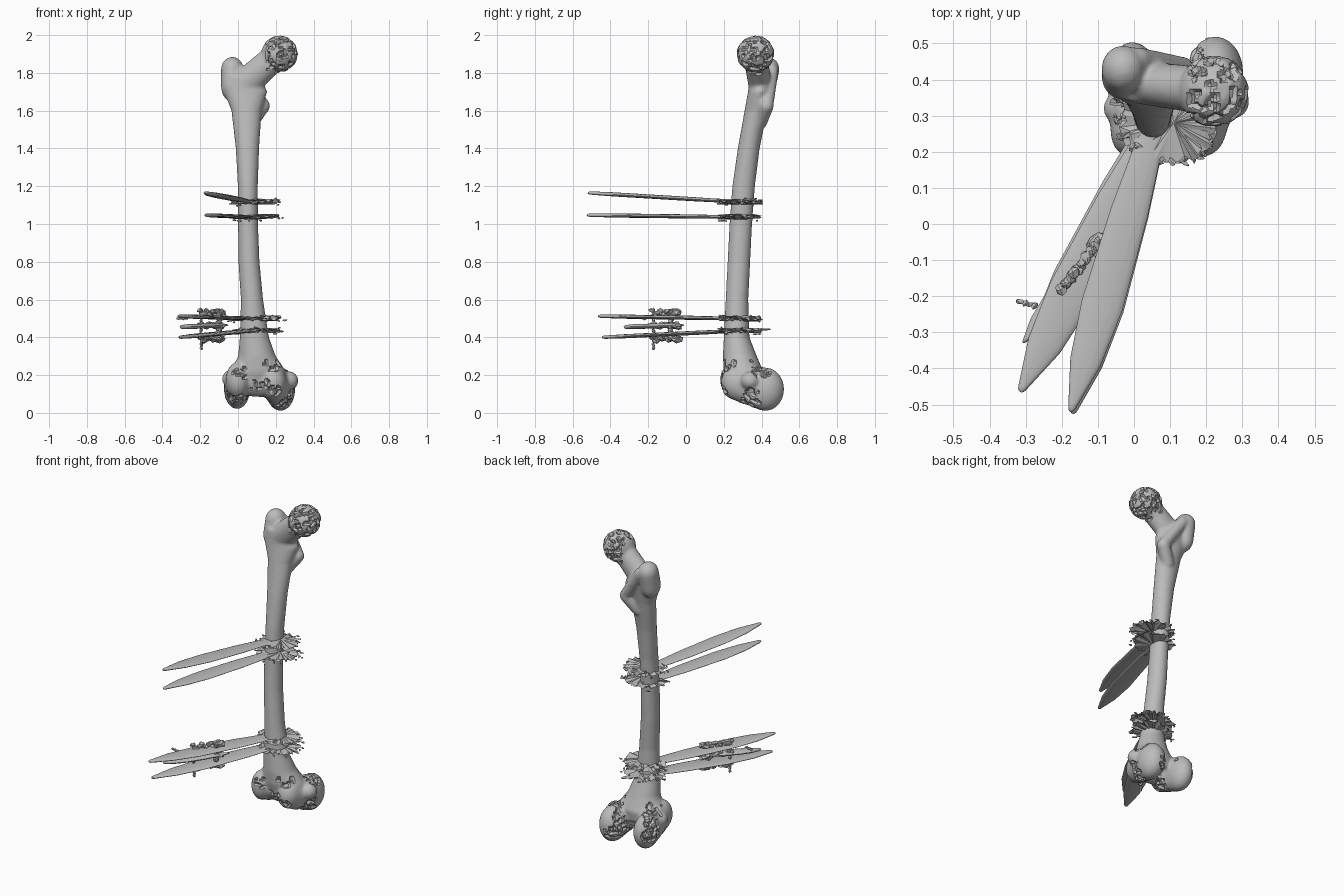
import bpy, bmesh, math, random
from mathutils import Vector, Matrix, noise

random.seed(4)
if "Cube" in bpy.data.objects:
    bpy.data.objects.remove(bpy.data.objects["Cube"], do_unlink=True)

grey = bpy.data.materials.new("bone grey")
grey.use_nodes = True
grey.diffuse_color = (0.5, 0.5, 0.5, 1)
grey.node_tree.nodes["Principled BSDF"].inputs["Base Color"].default_value = (0.5, 0.5, 0.5, 1)


def finish(name, bm, angle=40):
    """Turn a bmesh into a shaded grey object."""
    bmesh.ops.recalc_face_normals(bm, faces=bm.faces[:])
    mesh = bpy.data.meshes.new(name)
    bm.to_mesh(mesh)
    bm.free()
    obj = bpy.data.objects.new(name, mesh)
    bpy.context.collection.objects.link(obj)
    mesh.materials.append(grey)
    bpy.ops.object.select_all(action='DESELECT')
    obj.select_set(True)
    bpy.context.view_layer.objects.active = obj
    bpy.ops.object.shade_smooth_by_angle(angle=math.radians(angle))
    return obj


def hull(bm, *blobs, turn=0.0, seg=24):
    """Convex skin around ellipsoids given as (centre, radii)."""
    part = bmesh.new()
    for centre, radii in blobs:
        place = Matrix.Translation(centre) @ Matrix.Rotation(turn, 4, 'Z') @ Matrix.Diagonal((*radii, 1))
        bmesh.ops.create_uvsphere(part, u_segments=seg, v_segments=seg // 2, radius=1, matrix=place)
    out = bmesh.ops.convex_hull(part, input=part.verts[:])
    junk = {e for e in out["geom_interior"] + out["geom_unused"] if isinstance(e, bmesh.types.BMVert)}
    bmesh.ops.delete(part, geom=list(junk), context='VERTS')
    mesh = bpy.data.meshes.new("part")
    part.to_mesh(mesh)
    part.free()
    bm.from_mesh(mesh)
    bpy.data.meshes.remove(mesh)


def loft(bm, sections, sides=32):
    """Tube through elliptical sections (x, y, z, half width, half depth)."""
    rings = []
    for x, y, z, rx, ry in sections:
        rings.append([bm.verts.new((x + rx * math.cos(a), y + ry * math.sin(a), z))
                      for a in (math.tau * i / sides for i in range(sides))])
    for low, high in zip(rings, rings[1:]):
        for i in range(sides):
            j = (i + 1) % sides
            bm.faces.new((low[i], low[j], high[j], high[i]))
    bm.faces.new(rings[0][::-1])
    bm.faces.new(rings[-1])


def ball(r):
    return (r, r, r)


# Thigh bone: shaft with flared ends
bm = bmesh.new()
loft(bm, [(.11, .31, .15, .14, .09), (.11, .305, .22, .145, .105), (.1, .285, .3, .1, .09),
          (.087, .268, .4, .077, .068), (.074, .27, .6, .059, .06), (.058, .28, .8, .056, .06),
          (.053, .29, 1, .053, .06), (.052, .305, 1.2, .053, .06), (.05, .332, 1.4, .062, .058),
          (.045, .37, 1.6, .08, .06), (.04, .39, 1.7, .115, .062), (.02, .4, 1.79, .095, .062)])

# Lower knuckles, the bridge between them and side bumps
hull(bm, ((0, .255, .175), (.065, .075, .095)), ((-.005, .41, .13), (.07, .095, .11)))
hull(bm, ((.185, .26, .16), (.07, .075, .09)), ((.225, .42, .125), (.078, .1, .115)))
hull(bm, ((.03, .285, .18), (.06, .07, .09)), ((.17, .285, .17), (.06, .07, .09)))
hull(bm, ((-.04, .32, .18), ball(.045)), ((.27, .34, .17), ball(.05)))

# Neck, ball head and the two upper bumps
hull(bm, ((.035, .39, 1.74), (.08, .06, .08)), ((.19, .37, 1.88), (.07, .065, .07)))
hull(bm, ((.22, .368, 1.9), (.097, .1, .097)))
hull(bm, ((-.035, .41, 1.73), (.055, .065, .08)), ((-.03, .43, 1.82), (.06, .065, .065)))
hull(bm, ((.01, .455, 1.81), ball(.035)), ((.125, .43, 1.64), ball(.035)))
hull(bm, ((.13, .425, 1.625), ball(.04)), ((.07, .39, 1.54), ball(.04)))
bone = finish("thigh_bone", bm)

# Fuse the parts into one smooth skin
fuse = bone.modifiers.new("fuse", 'REMESH')
fuse.mode = 'VOXEL'
fuse.voxel_size = .009
soft = bone.modifiers.new("soften", 'SMOOTH')
soft.factor = .5
soft.iterations = 6
for m in [m.name for m in bone.modifiers]:
    bpy.ops.object.modifier_apply(modifier=m)

# Worn pits on the head and knuckles
normals = [v.normal.copy() for v in bone.data.vertices]
for v, n in zip(bone.data.vertices, normals):
    p = v.co
    head = (p - Vector((.22, .368, 1.9))).length < .115 and p.x > .15
    if head or (p.z < .28 and noise.noise(p * 9) > .05):
        pit = noise.noise(p * 45)
        v.co -= n * (.012 if pit > .12 else .004 * pit)
if not bone.data.materials:
    bone.data.materials.append(grey)
bpy.ops.object.shade_smooth_by_angle(angle=math.radians(40))


def blade(name, tip, end, half, thick=.011):
    """Flat spindle-shaped pin from its outer tip into the bone."""
    tip, end = Vector(tip), Vector(end)
    run = end - tip
    turn = math.atan2(run.y, run.x)
    blobs = [(tip + run * t, (.02, half * w, thick * h))
             for t, w, h in ((.02, .2, .8), (.15, .75, 1), (.32, 1, 1),
                             (.6, .9, 1), (.85, .6, .8), (.98, .2, .4))]
    bm = bmesh.new()
    hull(bm, *blobs, turn=turn, seg=16)
    finish(name, bm)


def jagged_disc(bm, centre, rx, ry, thick, sides=44):
    """Ragged collar with a wavy rim."""
    c = Vector(centre)
    top, low = bm.verts.new(c + Vector((0, 0, thick))), bm.verts.new(c - Vector((0, 0, thick)))
    rim = []
    for i in range(sides):
        a = math.tau * i / sides
        r = random.uniform(.8, 1.06)
        rim.append(bm.verts.new(c + Vector((rx * r * math.cos(a), ry * r * math.sin(a),
                                            random.uniform(-thick, thick)))))
    for i in range(sides):
        j = (i + 1) % sides
        bm.faces.new((top, rim[i], rim[j]))
        bm.faces.new((low, rim[j], rim[i]))


def chip(bm, centre, size):
    """Small faceted crumb."""
    place = Matrix.Translation(centre) @ Matrix.Rotation(random.uniform(0, 3), 4, 'Z')
    out = bmesh.ops.create_icosphere(bm, subdivisions=1, radius=1,
                                     matrix=place @ Matrix.Diagonal((*size, 1)))
    for v in out["verts"]:
        v.co += Vector(random.uniform(-.25, .25) * s for s in size)


# Four pins, each with a ragged collar of crumbs around the shaft
pins = [("upper_pin_high", (-.175, -.52, 1.165), (.095, .4, 1.11), .058, 1.115),
        ("upper_pin_low", (-.17, -.525, 1.047), (.095, .4, 1.035), .058, 1.035),
        ("lower_pin_high", (-.315, -.465, .512), (.13, .4, .497), .065, .498),
        ("lower_pin_low", (-.31, -.445, .4), (.15, .45, .443), .065, .435)]
for name, tip, end, half, z in pins:
    blade(name, tip, end, half)
    bm = bmesh.new()
    jagged_disc(bm, (.09, .285, z), .13, .12, .013)
    jagged_disc(bm, (.11, .28, z + .008), .12, .11, .009)
    for k in range(22):
        a = random.uniform(0, math.tau)
        r = random.uniform(.75, 1.1)
        spot = (.1 + .14 * r * math.cos(a), .285 + .11 * r * math.sin(a), z + random.uniform(-.02, .02))
        chip(bm, spot, (random.uniform(.006, .018), .006, .005))
    finish(name + "_collar", bm, 20)

# Clamp left between the lower pins: short bar, post and crusted lumps
blade("clamp_bar", (-.3, -.32, .455), (-.06, -.02, .465), .035, .013)
bm = bmesh.new()
for z in (.39, .462, .53):
    for k in range(14):
        t = k / 13
        chip(bm, (-.2 + .11 * t, -.18 + .14 * t, z + random.uniform(-.012, .012)), (.018, .016, .014))
    chip(bm, (-.1, -.05, z), (.035, .03, .02))
for k in range(12):
    chip(bm, (-.195, -.172, .345 + .018 * k), (.01, .01, .012))
    chip(bm, (-.1, -.08, .39 + .013 * k), (.018, .016, .011))
for k in range(4):
    chip(bm, (-.315 + .013 * k, -.215 - .004 * k, .5), (.012, .008, .008))
finish("clamp_crust", bm, 20)
